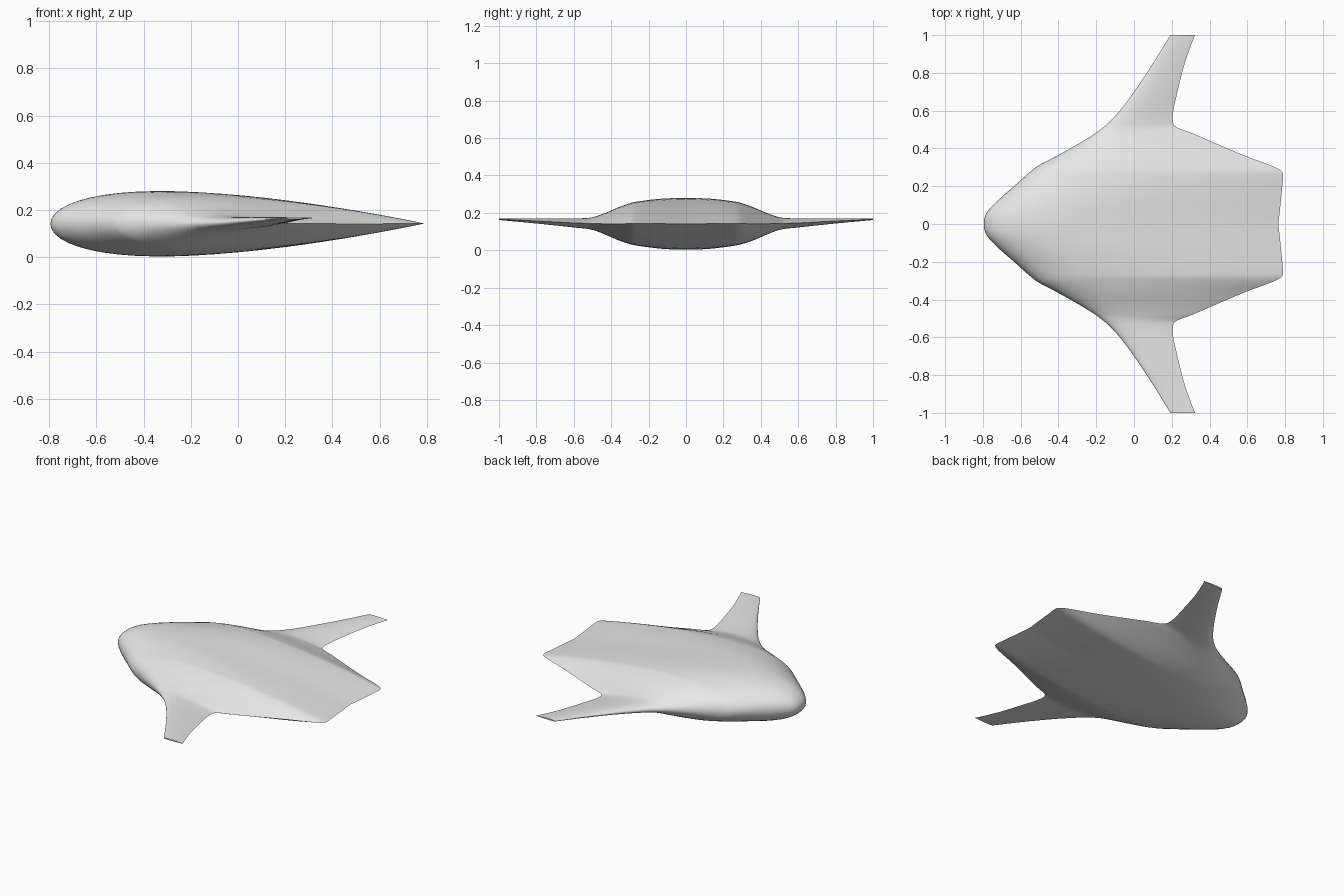
import bpy
import bmesh
import math
from mathutils import Vector

default_cube = bpy.data.objects.get("Cube")
if default_cube:
    bpy.data.objects.remove(default_cube, do_unlink=True)

# Half-span stations: span position, leading edge, trailing edge, top, bottom
STATIONS = [Vector(row) for row in (
    (0, -.795, .765, .28, .003),
    (.06, -.78, .771, .279, .004),
    (.13, -.715, .778, .276, .008),
    (.2, -.635, .785, .269, .016),
    (.25, -.58, .79, .262, .023),
    (.28, -.545, .78, .257, .028),
    (.31, -.505, .725, .248, .036),
    (.36, -.41, .59, .23, .053),
    (.43, -.285, .425, .2, .083),
    (.48, -.205, .31, .182, .103),
    (.51, -.165, .23, .175, .111),
    (.54, -.13, .205, .172, .116),
    (.6, -.075, .208, .17, .122),
    (.7, 0, .23, .17, .133),
    (.85, .1, .268, .17, .148),
    (.98, .18, .315, .17, .16),
    (1, .195, .325, .17, .162),
)]
STEPS = 4
CHORD_POINTS = 28


def spline(a, b, c, d, t):
    """Smooth curve through b and c."""
    return b + (c - a) * (t / 2) + (a * 2 - b * 5 + c * 4 - d) * (t * t / 2) \
        + (b * 3 - a - c * 3 + d) * (t ** 3 / 2)


def smooth_stations(rows):
    """Refine the half span, then mirror it to the full span."""
    before = rows[1].copy()
    before[0] = -before[0]
    padded = [before] + rows + [rows[-1] * 2 - rows[-2]]
    half = []
    for i in range(len(rows) - 1):
        half += [spline(*padded[i:i + 4], s / STEPS) for s in range(STEPS)]
    half.append(rows[-1])
    mirrored = [Vector((-r[0], *r[1:])) for r in reversed(half[1:])]
    return mirrored + half


def thickness(u):
    """Round-nosed, sharp-tailed aerofoil, scaled to a peak of one."""
    return 10 * (.2969 * math.sqrt(u) - .126 * u - .3516 * u ** 2
                 + .2843 * u ** 3 - .1036 * u ** 4)


def section(row):
    """Closed loop of points: nose, over the top, tail, back underneath."""
    y, lead, trail, top, bottom = row
    middle, half = (top + bottom) / 2, (top - bottom) / 2
    points = []
    for i in range(2 * CHORD_POINTS):
        angle = math.pi * i / CHORD_POINTS
        u = (1 - math.cos(angle)) / 2
        side = 1 if i <= CHORD_POINTS else -1
        points.append((lead + (trail - lead) * u, y,
                       middle + side * half * thickness(u)))
    return points


# Blended body and wings, lofted from tip to tip
bm = bmesh.new()
rings = [[bm.verts.new(p) for p in section(r)] for r in smooth_stations(STATIONS)]
count = 2 * CHORD_POINTS
for near, far in zip(rings, rings[1:]):
    for i in range(count):
        j = (i + 1) % count
        bm.faces.new((near[i], near[j], far[j], far[i]))

# Flat wing tips
bm.faces.new(rings[0])
bm.faces.new(rings[-1])
bmesh.ops.recalc_face_normals(bm, faces=bm.faces)

mesh = bpy.data.meshes.new("blended_wing_body")
bm.to_mesh(mesh)
bm.free()
body = bpy.data.objects.new("blended_wing_body", mesh)
bpy.context.collection.objects.link(body)

# Plain grey skin
grey = bpy.data.materials.new("light grey")
grey.use_nodes = True
colour = (.8, .8, .8, 1)
grey.diffuse_color = colour
grey.node_tree.nodes["Principled BSDF"].inputs["Base Color"].default_value = colour
mesh.materials.append(grey)

bpy.context.view_layer.objects.active = body
body.select_set(True)
bpy.ops.object.shade_smooth_by_angle(angle=math.radians(40))
